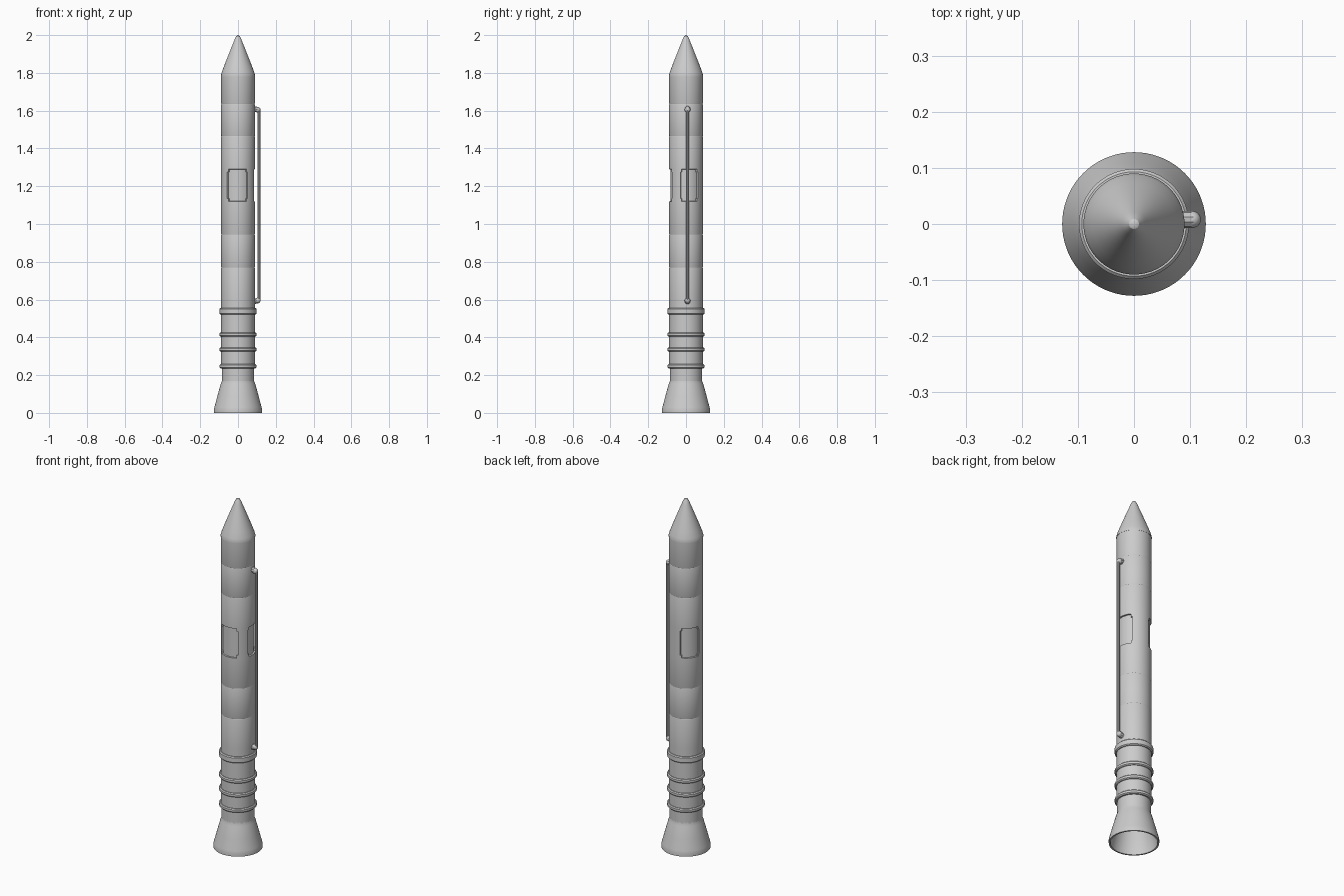
import bpy, bmesh, math

if "Cube" in bpy.data.objects:
    bpy.data.objects.remove(bpy.data.objects["Cube"])

grey = bpy.data.materials.new("light grey")
grey.diffuse_color = (0.6, 0.6, 0.6, 1)
grey.use_nodes = True
grey.node_tree.nodes["Principled BSDF"].inputs["Base Color"].default_value = grey.diffuse_color
SEG = 72


def lathe_bmesh(profile):
    """Revolve (radius, z) points around z; zero radius closes with a pole."""
    bm = bmesh.new()
    rings = []
    for r, z in profile:
        n = 1 if r == 0 else SEG
        rings.append([bm.verts.new((r * math.cos(2 * math.pi * i / SEG),
                                    r * math.sin(2 * math.pi * i / SEG), z)) for i in range(n)])
    for a, b in zip(rings, rings[1:]):
        for i in range(SEG):
            j = (i + 1) % SEG
            quad = [a[i % len(a)], a[j % len(a)], b[j % len(b)], b[i % len(b)]]
            bm.faces.new(list(dict.fromkeys(quad)))
    bmesh.ops.recalc_face_normals(bm, faces=bm.faces)
    return bm


def smooth(obj):
    bpy.ops.object.select_all(action='DESELECT')
    bpy.context.view_layer.objects.active = obj
    obj.select_set(True)
    bpy.ops.object.shade_smooth_by_angle(angle=math.radians(30))


def finish(bm, name):
    mesh = bpy.data.meshes.new(name)
    bm.to_mesh(mesh)
    bm.free()
    obj = bpy.data.objects.new(name, mesh)
    bpy.context.collection.objects.link(obj)
    mesh.materials.append(grey)
    smooth(obj)
    return obj


# Casing: equal stacked segments with fine seam grooves between them
R = 0.089
casing = [(0, 0.16), (R - 0.004, 0.16), (R - 0.004, 0.245), (R, 0.25), (R, 0.6)]
for z in (0.77, 0.945, 1.465, 1.635):
    casing += [(R, z - 0.003), (R - 0.001, z), (R, z + 0.003)]
    if z == 0.945:
        casing += [(R, 1.12), (R, 1.135), (R, 1.275), (R, 1.29)]
casing += [(R, 1.782), (0, 1.782)]
bm = lathe_bmesh(casing)

# Recessed windows pressed into one casing segment, corner faces left out
for start, end in ((230, 305), (-20, 45), (105, 175)):
    panel = []
    for f in bm.faces:
        c = f.calc_center_median()
        angle = (math.degrees(math.atan2(c.y, c.x)) - start) % 360
        if 1.12 < c.z < 1.29 and 0 < angle < end - start and c.xy.length > 0.086:
            corner = not 1.135 < c.z < 1.275 and not 5 < angle < end - start - 5
            if not corner:
                panel.append(f)
    bmesh.ops.inset_region(bm, faces=panel, thickness=0.001, depth=-0.008,
                           use_even_offset=True)
finish(bm, "casing")

# Nose cone with slight ogive and rounded tip
finish(lathe_bmesh([(0, 1.78), (0.09, 1.78), (0.09, 1.788), (0.086, 1.803), (0.074, 1.836),
                    (0.056, 1.882), (0.037, 1.93), (0.022, 1.967), (0.016, 1.983),
                    (0.009, 1.995), (0, 2.0)]), "nose_cone")

# Flared hollow aft skirt: outer wall, rim, inner wall
finish(lathe_bmesh([(0.085, 0.18), (0.085, 0.17), (0.091, 0.155), (0.109, 0.09), (0.118, 0.055),
                    (0.125, 0.03), (0.128, 0.018), (0.128, 0.0), (0.12, 0.0), (0.117, 0.03),
                    (0.103, 0.085), (0.082, 0.158), (0.0, 0.158)]), "aft_skirt")

# Stiffening rings around the lower casing
for i, (z0, z1, r) in enumerate([(0.236, 0.258, 0.098), (0.324, 0.346, 0.098),
                                 (0.404, 0.426, 0.098), (0.52, 0.556, 0.098)]):
    b = 0.005
    finish(lathe_bmesh([(0.083, z0), (r - b, z0), (r, z0 + b), (r, z1 - b),
                        (r - b, z1), (0.083, z1)]), f"stiffening_ring_{i + 1}")


# Feed line beside the casing, with a rounded fitting at each end
def tube(name, points, radius):
    curve = bpy.data.curves.new(name, 'CURVE')
    curve.dimensions = '3D'
    curve.bevel_depth = radius
    curve.bevel_resolution = 3
    curve.use_fill_caps = True
    spline = curve.splines.new('POLY')
    spline.points.add(len(points) - 1)
    for p, co in zip(spline.points, points):
        p.co = (*co, 1)
    curve.materials.append(grey)
    obj = bpy.data.objects.new(name, curve)
    bpy.context.collection.objects.link(obj)
    bpy.ops.object.select_all(action='DESELECT')
    bpy.context.view_layer.objects.active = obj
    obj.select_set(True)
    bpy.ops.object.convert(target='MESH')
    smooth(bpy.context.view_layer.objects.active)


Y = 0.008
tube("feed_line", [(0.111, Y, 0.595), (0.111, Y, 1.605)], 0.008)
for name, z, d in (("lower_fitting", 0.595, -1), ("upper_fitting", 1.605, 1)):
    tube(name + "_stub", [(0.08, Y, z + 0.006 * d), (0.104, Y, z)], 0.015)
    bpy.ops.mesh.primitive_uv_sphere_add(segments=20, ring_count=12, radius=0.015,
                                         location=(0.104, Y, z))
    ball = bpy.context.object
    ball.name = name + "_cap"
    ball.data.materials.append(grey)
    smooth(ball)
